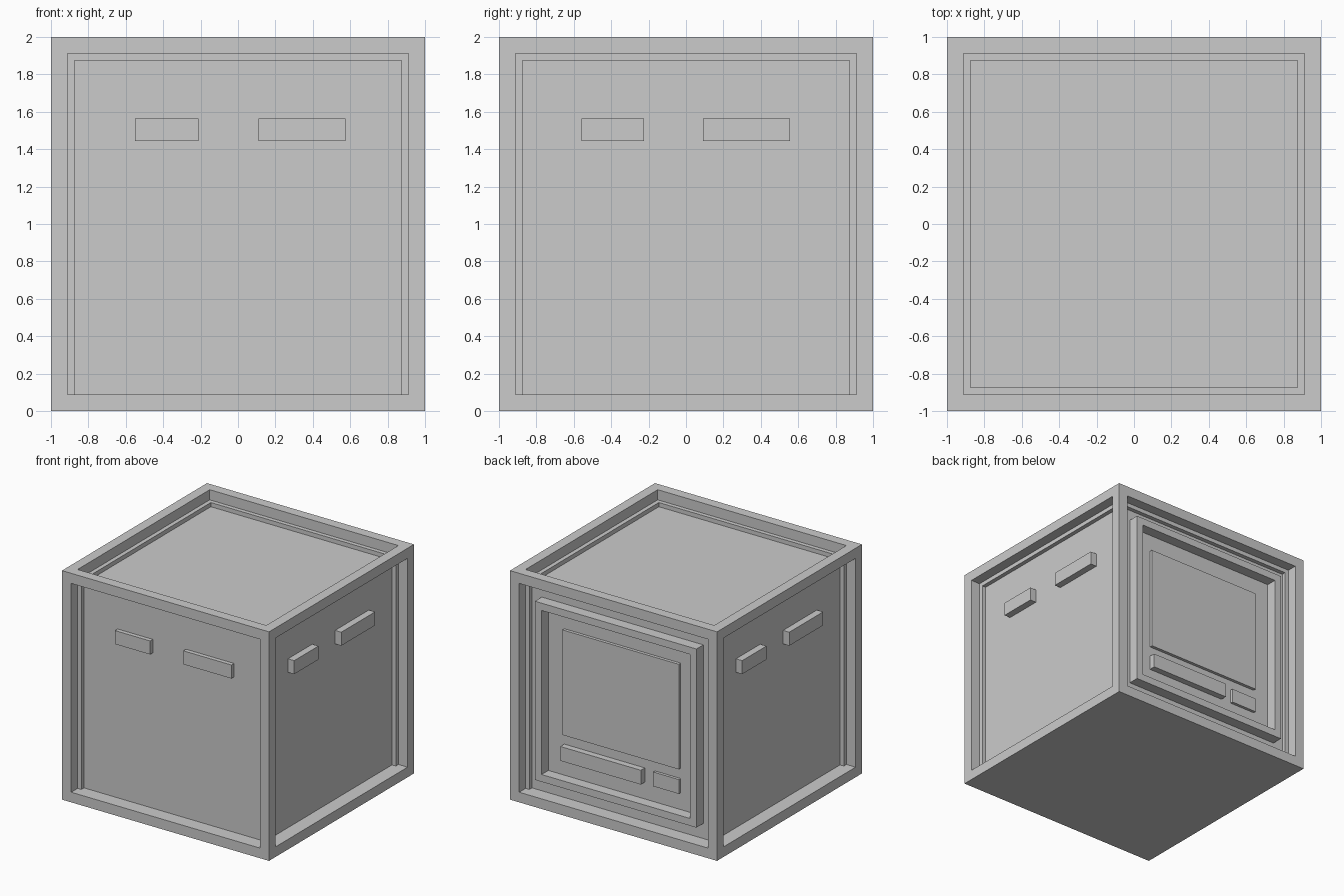
import bpy
import bmesh
from mathutils import Matrix, Vector

default = bpy.data.objects.get("Cube")
if default:
    bpy.data.objects.remove(default)

grey = bpy.data.materials.new("plain_grey")
grey.use_nodes = True
COLOR = (0.6, 0.6, 0.6, 1)
grey.diffuse_color = COLOR
grey.node_tree.nodes["Principled BSDF"].inputs["Base Color"].default_value = COLOR

RIM = 0.125           # rim width and recess depth
PANEL = 1 - RIM       # distance of each recessed panel from the centre


def box(name, low, high, recessed=None, rim=0, depth=0, turn=0):
    """Box between two corners; faces chosen by normal get a straight-walled recess."""
    low, high = Vector(low), Vector(high)
    bm = bmesh.new()
    bmesh.ops.create_cube(bm, size=1)
    bmesh.ops.scale(bm, vec=high - low, verts=bm.verts)
    bmesh.ops.translate(bm, vec=(low + high) / 2, verts=bm.verts)
    bm.normal_update()
    if recessed:
        faces = [f for f in bm.faces if recessed(f.normal)]
        bmesh.ops.inset_individual(bm, faces=faces, thickness=rim)
        bmesh.ops.inset_individual(bm, faces=faces, thickness=0, depth=-depth)
    bm.transform(Matrix.Rotation(turn, 4, "Z"))
    mesh = bpy.data.meshes.new(name)
    bm.to_mesh(mesh)
    bm.free()
    mesh.materials.append(grey)
    obj = bpy.data.objects.new(name, mesh)
    bpy.context.collection.objects.link(obj)
    return obj


# Cube body, recessed on every side but the bottom
box("body", (-1, -1, 0), (1, 1, 2), lambda n: n.z > -0.5, RIM, RIM)

# Pair of raised bars on the front panel
for name, x0, x1 in (("short", -0.55, -0.21), ("long", 0.11, 0.575)):
    box(f"front_{name}_bar", (x0, -PANEL - 0.037, 1.445), (x1, -PANEL + 0.01, 1.563))

# The same pair on both sides, turned half way round for the second
for side, turn in (("left", 0), ("right", 3.14159265)):
    for name, y0, y1 in (("short", -0.56, -0.225), ("long", 0.09, 0.556)):
        box(f"{side}_{name}_bar", (PANEL - 0.01, y0, 1.445),
            (PANEL + 0.06, y1, 1.563), turn=turn)

# Raised frame on the back panel
box("back_frame", (-0.78, PANEL - 0.005, 0.22), (0.78, 0.97, 1.78),
    lambda n: n.y > 0.5, 0.09, 0.094)

# Screen plate, wide bar and small button inside the frame
for name, x0, x1, z0, z1, out in (
    ("back_screen", -0.5625, 0.5625, 0.645, 1.5625, 0.028),
    ("back_wide_bar", -0.215, 0.5625, 0.43, 0.555, 0.056),
    ("back_button", -0.5625, -0.313, 0.43, 0.555, 0.026),
):
    box(name, (x0, PANEL - 0.005, z0), (x1, PANEL + out, z1))
